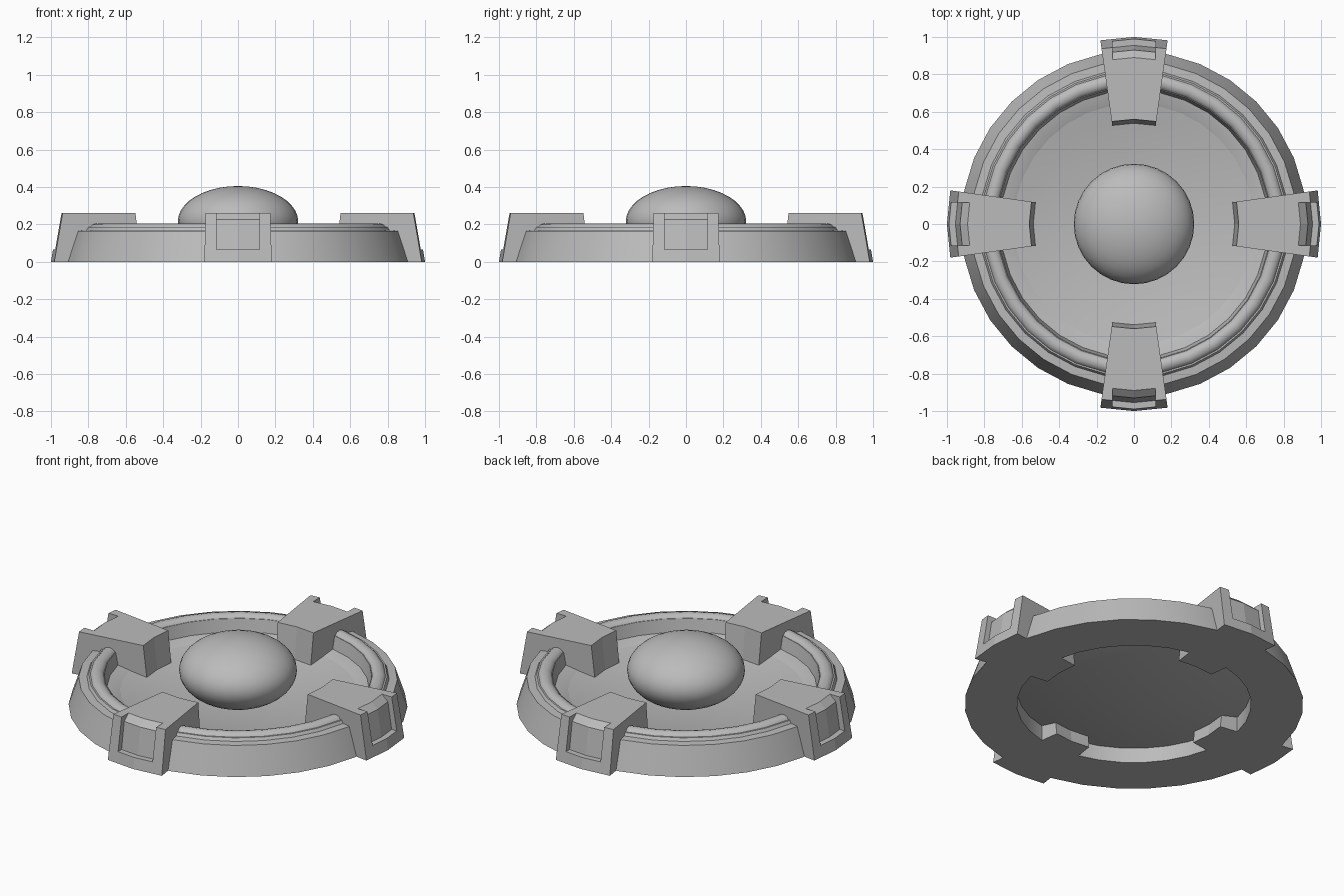
import bpy, bmesh, math
from mathutils import Matrix

if "Cube" in bpy.data.objects:
    bpy.data.objects.remove(bpy.data.objects["Cube"])

SIDES = 32
gray = bpy.data.materials.new("plain gray")
gray.diffuse_color = (0.5, 0.5, 0.5, 1)
gray.use_nodes = True
gray.node_tree.nodes["Principled BSDF"].inputs["Base Color"].default_value = gray.diffuse_color


def finish(name, bm, smooth_angle=None, recalc=True):
    if recalc:
        bmesh.ops.recalc_face_normals(bm, faces=bm.faces)
    mesh = bpy.data.meshes.new(name)
    bm.to_mesh(mesh)
    bm.free()
    mesh.materials.append(gray)
    obj = bpy.data.objects.new(name, mesh)
    bpy.context.collection.objects.link(obj)
    if smooth_angle:
        bpy.ops.object.select_all(action='DESELECT')
        obj.select_set(True)
        bpy.context.view_layer.objects.active = obj
        bpy.ops.object.shade_smooth_by_angle(angle=math.radians(smooth_angle))
    return obj


def lathe(name, profile, closed, smooth_angle=30):
    """Turn an (r, z) profile around the z axis."""
    bm = bmesh.new()
    rings = []
    for i in range(SIDES):
        a = 2 * math.pi * i / SIDES
        rings.append([bm.verts.new((r * math.cos(a), r * math.sin(a), z)) for r, z in profile])
    n = len(profile)
    for i in range(SIDES):
        p, q = rings[i], rings[(i + 1) % SIDES]
        for j in range(n if closed else n - 1):
            k = (j + 1) % n
            bm.faces.new((p[j], q[j], q[k], p[k]))
    bmesh.ops.remove_doubles(bm, verts=bm.verts, dist=1e-5)
    return finish(name, bm, smooth_angle)


# Outer ring with sloped side, stepped top and inner ledge
lathe("base_ring", [(0.64, 0), (0.925, 0), (0.87, 0.165), (0.825, 0.168), (0.815, 0.185),
                    (0.73, 0.185), (0.715, 0.11), (0.65, 0.095), (0.64, 0.09)], True)

# Round bead on top of the ring
bead = [(0.77 + 0.042 * math.cos(t * math.pi / 6), 0.165 + 0.04 * math.sin(t * math.pi / 6))
        for t in range(12)]
lathe("ring_bead", bead, True, 50)

# Shallow dish closing the middle
dish = [(0.645 * t / 8, 0.025 + 0.068 * (t / 8) ** 2) for t in range(9)]
dish_obj = lathe("dish", dish, False)
if dish_obj.data.polygons[0].normal.z < 0:
    dish_obj.data.flip_normals()

# Flattened ball in the centre
bm = bmesh.new()
bmesh.ops.create_uvsphere(bm, u_segments=SIDES, v_segments=20, radius=1,
                          matrix=Matrix.Translation((0, 0, 0.215)) @ Matrix.Diagonal((0.322, 0.322, 0.19, 1)))
finish("centre_dome", bm, 60)

# Four clamps: lofted sections, the middle ones recessed on the outer face
FLUSH = [(0.53, 0), (0.56, 0.26), (0.89, 0.26), (0.955, 0.26), (0.989, 0.065), (0.989, 0.065), (1.0, 0)]
RECESS = [(0.53, 0), (0.56, 0.26), (0.89, 0.26), (0.93, 0.225), (0.955, 0.065), (0.989, 0.065), (1.0, 0)]


def clamp(name, turn):
    bm = bmesh.new()
    columns = []
    for side, prof in ((-1, FLUSH), (-0.5, FLUSH), (-0.5, RECESS), (0, RECESS),
                       (0.5, RECESS), (0.5, FLUSH), (1, FLUSH)):
        col = []
        for r, z in prof:
            width = 0.115 + (r - 0.53) * 0.138
            inner = 0.115 if r > 0.8 else 0.075
            x = side * width if abs(side) == 1 else 2 * side * inner
            col.append(bm.verts.new((x, -(r - 0.1 * abs(x)), z)))
        columns.append(col)
    n = len(FLUSH)
    for p, q in zip(columns, columns[1:]):
        for j in range(n):
            k = (j + 1) % n
            bm.faces.new((p[j], p[k], q[k], q[j]))
    bm.faces.new(columns[0])
    bm.faces.new(columns[-1])
    bmesh.ops.remove_doubles(bm, verts=bm.verts, dist=1e-5)
    bmesh.ops.dissolve_degenerate(bm, edges=bm.edges, dist=1e-5)
    bmesh.ops.rotate(bm, verts=bm.verts, matrix=Matrix.Rotation(turn, 3, 'Z'))
    finish(name, bm)


for i, place in enumerate(("front", "right", "back", "left")):
    clamp(place + "_clamp", i * math.pi / 2)
